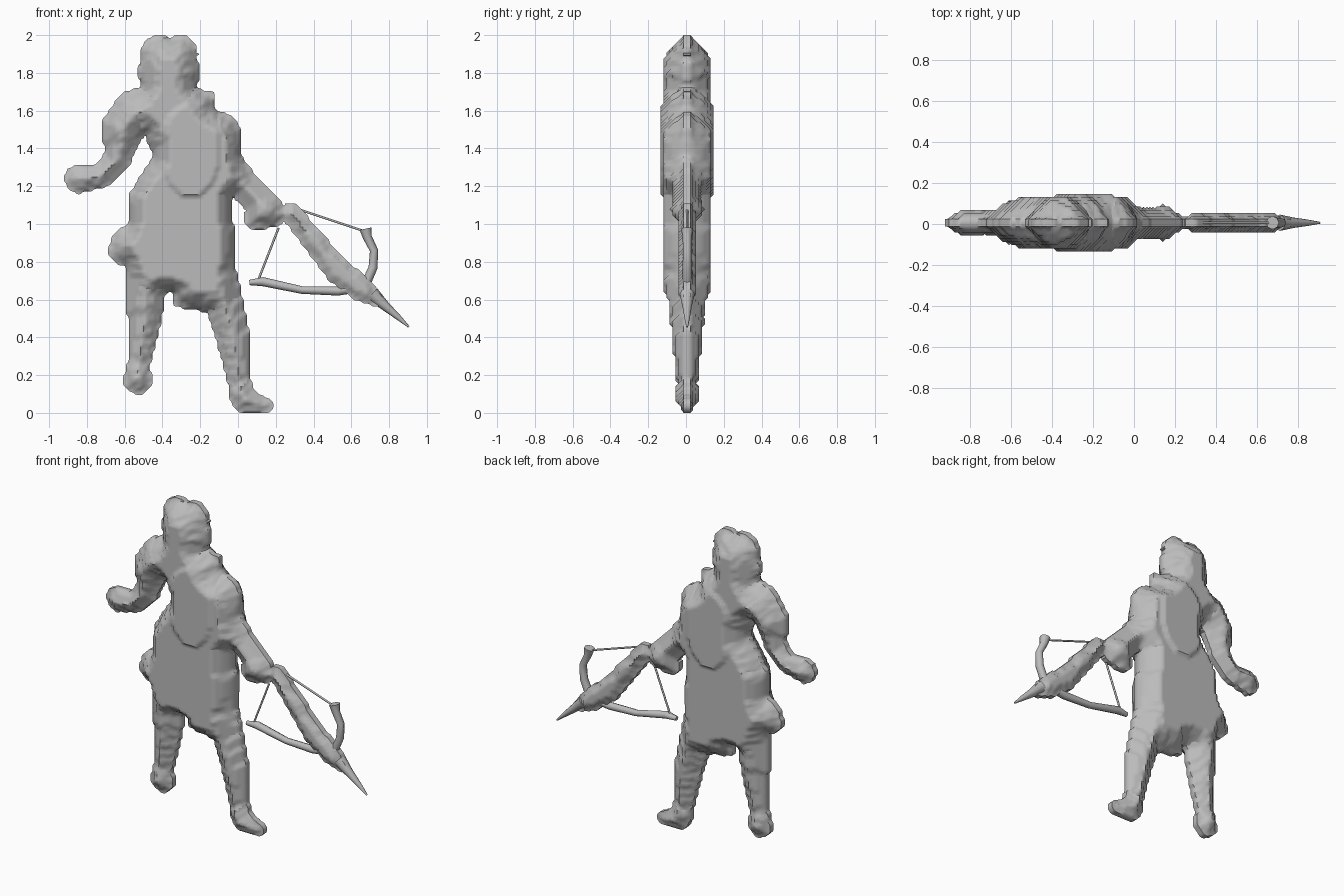
import bpy
import bmesh
import math
from mathutils import Vector

default = bpy.data.objects.get("Cube")
if default:
    bpy.data.objects.remove(default, do_unlink=True)

CELL = 1 / 64          # size of one step of the sculpted relief
MID_Y = 0.006          # mid plane of the figure

stone = bpy.data.materials.new("plain grey")
stone.use_nodes = True
GREY = (0.5, 0.5, 0.5, 1)
stone.diffuse_color = GREY
stone.node_tree.nodes["Principled BSDF"].inputs["Base Color"].default_value = GREY

owner = {}             # which part owns each cell of the front silhouette


def claim(part, covers):
    """Give a part every free grid cell that its shape covers."""
    for i in range(-64, 64):
        for k in range(128):
            if (i, k) not in owner and covers((i + .5) * CELL, (k + .5) * CELL):
                owner[i, k] = part


def add_panel(part, outline):
    """Part with a straight-sided front outline of (x, z) points."""
    def covers(x, z):
        hit = False
        for (ax, az), (bx, bz) in zip(outline, outline[1:] + outline[:1]):
            if (az > z) != (bz > z) and x < ax + (z - az) * (bx - ax) / (bz - az):
                hit = not hit
        return hit
    claim(part, covers)


def add_limb(part, joints):
    """Tapered, rounded part running through (x, z, radius) joints."""
    def covers(x, z):
        for (ax, az, ar), (bx, bz, br) in zip(joints, joints[1:]):
            dx, dz = bx - ax, bz - az
            t = ((x - ax) * dx + (z - az) * dz) / (dx * dx + dz * dz)
            t = min(1, max(0, t))
            if math.hypot(x - ax - t * dx, z - az - t * dz) < ar + t * (br - ar):
                return True
        return False
    claim(part, covers)


# Figure
add_limb("head", [(-.415, 1.89, .108), (-.365, 1.805, .165), (-.31, 1.9, .1)])
add_panel("torso", [(-.59, 1.71), (-.24, 1.72), (-.13, 1.7), (-.11, 1.56), (-.05, 1.45),
                    (-.07, 1.15), (-.57, 1.17), (-.45, 1.36)])
add_limb("right_arm", [(-.56, 1.61, .1), (-.61, 1.5, .115), (-.63, 1.36, .075),
                       (-.72, 1.25, .06), (-.84, 1.24, .077)])
add_limb("left_arm", [(-.09, 1.49, .1), (-.08, 1.33, .1), (.04, 1.19, .085),
                      (.17, 1.06, .083), (.09, 1.03, .063)])
add_panel("skirt", [(-.57, 1.18), (-.585, 1), (-.67, .94), (-.69, .84), (-.65, .79),
                    (-.59, .77), (-.59, .68), (-.34, .64), (-.34, .56), (-.17, .535),
                    (0, .62), (-.035, 1.18)])
add_limb("right_leg", [(-.48, .7, .11), (-.5, .45, .085), (-.525, .25, .06)])
add_limb("right_boot", [(-.53, .25, .06), (-.53, .178, .08)])
add_limb("left_leg", [(-.09, .65, .105), (-.03, .41, .09), (0, .2, .062)])
add_limb("left_boot", [(0, .2, .062), (.03, .068, .068), (.145, .037, .04)])
add_limb("crossbow_stock", [(.28, 1.06, .053), (.53, .75, .068), (.65, .66, .068),
                            (.73, .6, .038)])

# Distance of each grid corner from the rim of the whole figure
cells_round = [(0, 0), (-1, 0), (-1, -1), (0, -1)]
corners = {(i - a, k - b) for i, k in owner for a, b in cells_round}
rim = {c for c in corners if not all((c[0] + a, c[1] + b) in owner for a, b in cells_round)}
depth = {c: 0 if c in rim else min(math.dist(c, r) for r in rim) for c in corners}
centres = [(c, d) for c, d in depth.items() if d > 1 and sum(c) % 2 == 0]


def swell(x, z, cx, cz, rx, rz, amount):
    """Flat-topped raised oval that fades out around its edge."""
    e = math.hypot((x - cx) / rx, (z - cz) / rz)
    return amount * min(1, max(0, 2.6 - 1.6 * e))


def half_thickness(corner):
    """Rounded, stepped relief, thicker on the chest and the skirt."""
    d = depth[corner]
    ball = d * d
    for c, r in centres:
        gap = (c[0] - corner[0]) ** 2 + (c[1] - corner[1]) ** 2
        ball = max(ball, r * r - gap)
    x, z = corner[0] * CELL, corner[1] * CELL
    cap = .118 + max(swell(x, z, -.25, 1.39, .12, .19, .028),
                     swell(x, z, -.32, .80, .15, .13, .012))
    if x > .3:
        cap = .045
    h = min(cap, CELL * (.5 * math.sqrt(ball) + .5 * d))
    return max(.018, round(h / CELL) * CELL)


def place(corner):
    """Position in the front plane; rim corners are eased towards their neighbours."""
    i, k = corner
    near = [c for c in ((i + 1, k), (i - 1, k), (i, k + 1), (i, k - 1)) if c in rim]
    if corner not in rim or len(near) != 2:
        return i * CELL, k * CELL
    (ax, az), (bx, bz) = near
    return (2 * i + ax + bx) * CELL / 4, (2 * k + az + bz) * CELL / 4


height = {c: half_thickness(c) for c in corners}


def finish(bm, name):
    """Turn a bmesh into a shaded, coloured object."""
    bmesh.ops.recalc_face_normals(bm, faces=bm.faces)
    mesh = bpy.data.meshes.new(name)
    bm.to_mesh(mesh)
    bm.free()
    mesh.materials.append(stone)
    obj = bpy.data.objects.new(name, mesh)
    bpy.context.collection.objects.link(obj)
    bpy.ops.object.select_all(action='DESELECT')
    obj.select_set(True)
    bpy.context.view_layer.objects.active = obj
    bpy.ops.object.shade_smooth_by_angle(angle=math.radians(50))


def build_relief(part):
    """Front and back relief of one part, closed along the figure's rim."""
    bm = bmesh.new()
    made = {}

    def vert(corner, side):
        if (corner, side) not in made:
            x, z = place(corner)
            made[corner, side] = bm.verts.new((x, MID_Y + side * height[corner], z))
        return made[corner, side]

    for (i, k), name in owner.items():
        if name != part:
            continue
        ring = [(i, k), (i + 1, k), (i + 1, k + 1), (i, k + 1)]
        bm.faces.new([vert(c, -1) for c in ring])
        bm.faces.new([vert(c, 1) for c in reversed(ring)])
        for n, (di, dk) in enumerate([(0, -1), (1, 0), (0, 1), (-1, 0)]):
            if (i + di, k + dk) not in owner:
                a, b = ring[n], ring[(n + 1) % 4]
                bm.faces.new([vert(b, -1), vert(a, -1), vert(a, 1), vert(b, 1)])
    finish(bm, part)


def build_rod(name, joints, sides=8):
    """Round rod through (x, z, radius) joints."""
    bm = bmesh.new()
    path = [Vector((x, MID_Y, z)) for x, z, r in joints]
    rings = []
    for n, p in enumerate(path):
        along = (path[min(n + 1, len(path) - 1)] - path[max(n - 1, 0)]).normalized()
        across = along.cross(Vector((0, 1, 0)))
        turns = [math.tau * s / sides for s in range(sides)]
        rings.append([bm.verts.new(p + joints[n][2] * (across * math.cos(t)
                      + Vector((0, math.sin(t), 0)))) for t in turns])
    for low, high in zip(rings, rings[1:]):
        for s in range(sides):
            t = (s + 1) % sides
            bm.faces.new([low[s], low[t], high[t], high[s]])
    bm.faces.new(rings[0])
    bm.faces.new(rings[-1])
    finish(bm, name)


for part in sorted(set(owner.values())):
    build_relief(part)

# Bow limbs, strings and the bolt point
build_rod("upper_bow_limb", [(.68, .69, .025), (.715, .77, .024), (.72, .86, .022),
                             (.685, .93, .024), (.675, .975, .032)])
build_rod("lower_bow_limb", [(.62, .66, .025), (.53, .645, .024), (.34, .65, .02),
                             (.13, .695, .024), (.06, .69, .014)])
build_rod("upper_string", [(.3, 1.085, .006), (.66, .965, .006)])
build_rod("lower_string", [(.215, .98, .006), (.11, .71, .006)])
build_rod("bolt_point", [(.71, .63, .04), (.78, .565, .025), (.85, .505, .015),
                         (.905, .455, .005)])
